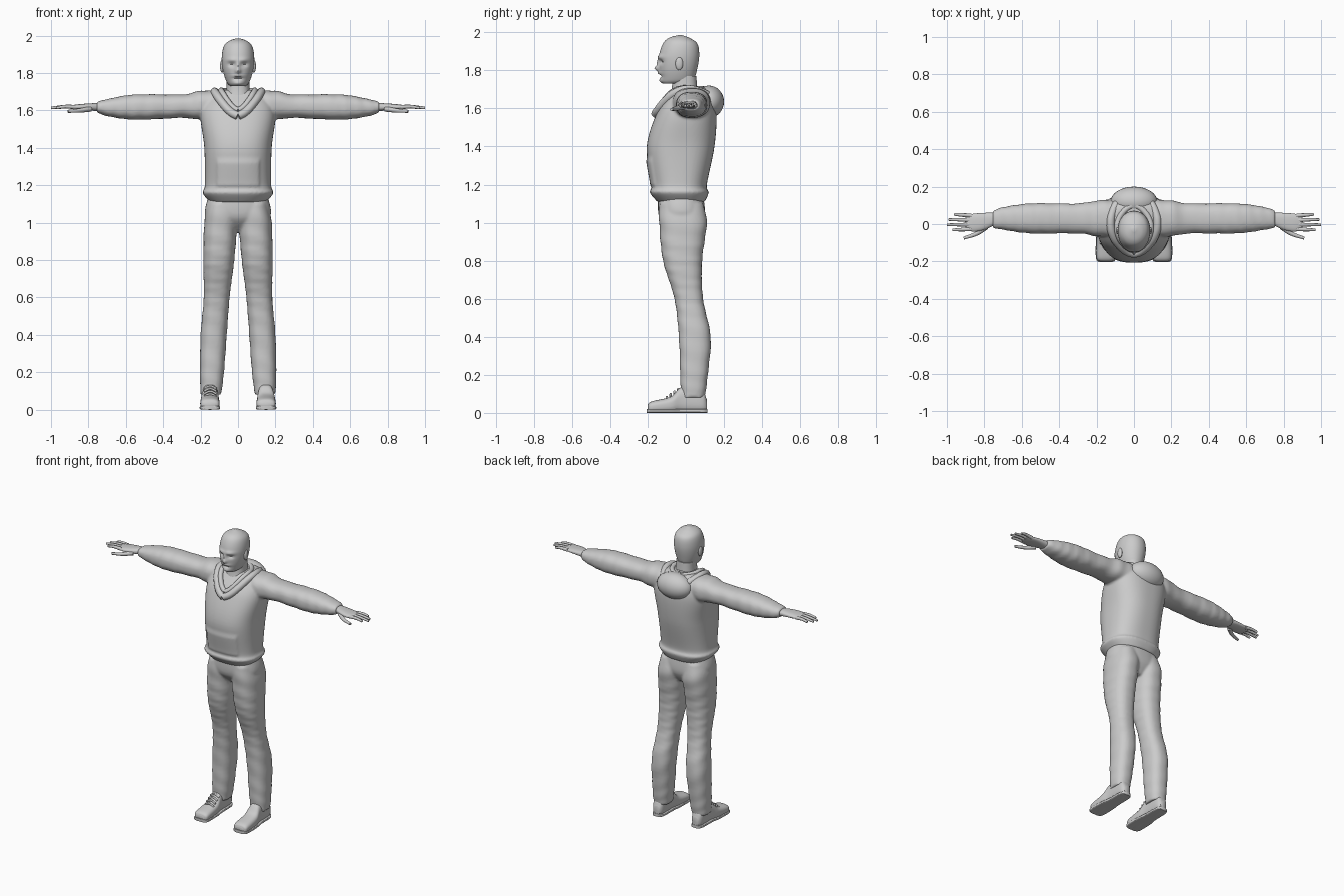
import bpy, bmesh
from math import sin, cos, pi, exp, copysign
from mathutils import Vector

if "Cube" in bpy.data.objects:
    bpy.data.objects.remove(bpy.data.objects["Cube"])

grey = bpy.data.materials.new("plain grey")
grey.use_nodes = True
tone = (0.6, 0.6, 0.6, 1)
grey.diffuse_color = tone
grey.node_tree.nodes["Principled BSDF"].inputs["Base Color"].default_value = tone

BOTH = (1, -1)
MIDDLE = (1,)
RIGHT = (-1,)


def smooth_rows(rows, steps=8):
    """Smoothly interpolate section rows."""
    rows = [Vector(row) for row in rows]
    padded = [rows[0], *rows, rows[-1]]
    for before, start, end, after in zip(padded, padded[1:], padded[2:], padded[3:]):
        leave, arrive = (end - before) / 2, (after - start) / 2
        for step in range(steps):
            t = step / steps
            bend = (start - end) * 2 + leave + arrive
            yield start + t * (leave + t * (end * 3 - start * 3 - leave * 2 - arrive + t * bend))
    yield rows[-1]


def rounded(value, power):
    return copysign(abs(value) ** (2 / power), value)


def loft(bm, rows, axis, power=2.4, sides=BOTH, segments=64, fold=0):
    """Skin rows of (position, low a, high a, low b, high b) along an axis."""
    for side in sides:
        rings = []
        for position, low_a, high_a, low_b, high_b in smooth_rows(rows):
            ring = []
            for k in range(segments):
                angle = 2 * pi * k / segments
                crease = sin(75 * position + 2 * sin(angle + side) + 3 * sin(9 * position))
                size = (1 + fold * crease) / 2
                a = (low_a + high_a) / 2 + (high_a - low_a) * size * rounded(cos(angle), power)
                b = (low_b + high_b) / 2 + (high_b - low_b) * size * rounded(sin(angle), power)
                point = [a, b]
                point.insert(axis, position)
                point[0] *= side
                ring.append(bm.verts.new(point))
            rings.append(ring)
        for low, high in zip(rings, rings[1:]):
            for k in range(segments):
                bm.faces.new((low[k - 1], low[k], high[k], high[k - 1]))
        bm.faces.new(rings[0])
        bm.faces.new(rings[-1])


def symmetric(rows):
    """Rows of (height, half width, front, back) for parts on the centre line."""
    return [(z, -width, width, front, back) for z, width, front, back in rows]


def ball(bm, centre, size, sides):
    for side in sides:
        made = bmesh.ops.create_uvsphere(bm, u_segments=32, v_segments=16, radius=1)
        for vert in made["verts"]:
            vert.co = vert.co * Vector(size) + Vector(centre)
            vert.co.x *= side


def sculpt_front(bm, x, z, width, height, push):
    """Push a soft bump forward, alike on both sides."""
    for vert in bm.verts:
        if vert.co.y < -0.06:
            across = (abs(vert.co.x) - x) / width
            up = (vert.co.z - z) / height
            vert.co.y -= push * exp(-across * across - up * up)


def shade(obj):
    bpy.ops.object.select_all(action="DESELECT")
    obj.select_set(True)
    bpy.context.view_layer.objects.active = obj
    if obj.type == "CURVE":
        bpy.ops.object.convert(target="MESH")
    bpy.ops.object.shade_smooth_by_angle(angle=1)


def add_object(name, data):
    data.materials.append(grey)
    obj = bpy.data.objects.new(name, data)
    bpy.context.collection.objects.link(obj)
    return obj


def finish(bm, name, blend=False):
    """Turn the built parts into one object, optionally blended into one skin."""
    bmesh.ops.recalc_face_normals(bm, faces=bm.faces)
    mesh = bpy.data.meshes.new(name)
    bm.to_mesh(mesh)
    bm.free()
    obj = add_object(name, mesh)
    if blend:
        remesh = obj.modifiers.new("blend", "REMESH")
        remesh.mode = "VOXEL"
        remesh.voxel_size = 0.008
        remesh.use_smooth_shade = True
        soften = obj.modifiers.new("soften", "SMOOTH")
        soften.iterations = 3
    shade(obj)


def tubes(name, paths, radius, sides=BOTH, taper=0):
    """Round tubes through lists of points."""
    curve = bpy.data.curves.new(name, "CURVE")
    curve.dimensions = "3D"
    curve.bevel_depth = radius
    curve.use_fill_caps = True
    curve.resolution_u = 6
    for side in sides:
        for path in paths:
            spline = curve.splines.new("BEZIER")
            spline.bezier_points.add(len(path) - 1)
            for k, (x, y, z) in enumerate(path):
                knot = spline.bezier_points[k]
                knot.co = (x * side, y, z)
                knot.radius = 1 - taper * k / len(path)
                knot.handle_left_type = knot.handle_right_type = "AUTO"
    shade(add_object(name, curve))


def hoop(name, width, front, back, heights, radius):
    """A roll around the neck, with its height at the front, side and back."""
    at_front, at_side, at_back = heights
    path = []
    for k in range(9):
        turn = cos(pi * k / 8)
        end = at_front if turn > 0 else at_back
        path.append((width * abs(sin(pi * k / 8)) ** 1.3,
                     (front + back) / 2 + (front - back) / 2 * turn,
                     at_side + (end - at_side) * turn * turn))
    tubes(name, [path], radius)


# Head with sculpted face
bm = bmesh.new()
loft(bm, symmetric([(1.73, .04, -.12, 0), (1.75, .06, -.13, .04), (1.81, .08, -.14, .06),
                    (1.88, .087, -.14, .07), (1.94, .077, -.12, .06), (1.97, .05, -.09, .02),
                    (1.985, .01, -.04, -.02)]), 2, 2.1, MIDDLE, 96)
nose, bridge = (0, 1.81, .014, .014, .024), (0, 1.84, .01, .02, .01)
brow, socket = (.03, 1.87, .03, .01, .01), (.034, 1.845, .018, .01, -.014)
moustache, mouth, chin = (0, 1.785, .03, .007, .01), (0, 1.77, .025, .005, -.01), (0, 1.745, .03, .012, .01)
for feature in (nose, bridge, brow, socket, moustache, mouth, chin):
    sculpt_front(bm, *feature)
finish(bm, "head")

bm = bmesh.new()
ball(bm, (.085, -.035, 1.835), (.011, .02, .034), BOTH)
finish(bm, "ears")

bm = bmesh.new()
loft(bm, symmetric([(1.6, .08, -.1, .07), (1.7, .063, -.075, .06), (1.77, .06, -.07, .055)]), 2, sides=MIDDLE)
finish(bm, "neck")

# Hooded top: torso and sleeves blended together, with a raised front pocket
bm = bmesh.new()
loft(bm, symmetric([(1.11, .15, -.15, .1), (1.16, .19, -.19, .12), (1.2, .177, -.18, .11),
                    (1.4, .18, -.205, .15), (1.58, .2, -.15, .16), (1.68, .16, -.08, .13),
                    (1.71, .1, -.05, .1)]), 2, 2.5, MIDDLE, 96)
for vert in bm.verts:
    if abs(vert.co.x) < .115 and 1.19 < vert.co.z < 1.33 and vert.co.y < 0:
        vert.co.y -= .008
loft(bm, [(.1, -.07, .13, 1.545, 1.705), (.2, -.065, .125, 1.55, 1.705), (.3, -.05, .11, 1.56, 1.685),
          (.55, -.05, .11, 1.55, 1.685), (.7, -.03, .09, 1.57, 1.66), (.755, -.02, .07, 1.59, 1.645)],
     0, fold=.02)
finish(bm, "hooded_top", blend=True)

# Hood lying on the back, with its rolled rims
bm = bmesh.new()
ball(bm, (0, .12, 1.635), (.125, .08, .085), MIDDLE)
finish(bm, "hood_pouch")
hoop("hood_rim", .125, -.16, .17, (1.57, 1.7, 1.63), .022)
hoop("inner_collar", .09, -.14, .1, (1.6, 1.705, 1.7), .016)
hoop("shirt_neckline", .07, -.1, .065, (1.645, 1.69, 1.71), .007)

# Trousers: hips and legs blended together
bm = bmesh.new()
loft(bm, symmetric([(.95, .03, -.07, .06), (1.03, .17, -.14, .1), (1.15, .155, -.145, .09)]), 2, sides=MIDDLE)
loft(bm, [(1.1, .01, .16, -.14, .09), (1, .005, .18, -.14, .11), (.8, .02, .185, -.12, .085),
          (.6, .045, .183, -.06, .09), (.4, .06, .2, -.037, .13), (.2, .075, .204, -.03, .115),
          (.08, .09, .2, -.025, .1)], 2, fold=.015)
finish(bm, "trousers", blend=True)

# Shoes, with flat soles following the same outline, and laces
outline = [(-.2, .12, .18, .01, .04), (-.18, .1, .2, 0, .06), (-.08, .1, .2, 0, .085),
           (-.02, .107, .19, 0, .135), (.08, .11, .186, 0, .12), (.11, .125, .17, .01, .07)]
bm = bmesh.new()
loft(bm, outline, 1, 2.6)
finish(bm, "shoes")
bm = bmesh.new()
loft(bm, [(y * 1.02, inner - .003, outer + .003, 0, .02) for y, inner, outer, low, high in outline], 1, 5)
finish(bm, "soles")
laces = []
for k in range(4):
    y, z = -.1 + k * .02, .08 + k * .014
    laces.append([(.115, y, z - .01), (.148, y, z + .004), (.182, y, z - .01)])
tubes("right_laces", laces, .006, RIGHT)

# Hands
bm = bmesh.new()
loft(bm, [(.735, 0, .06, 1.595, 1.64), (.8, -.03, .06, 1.6, 1.637), (.86, -.04, .055, 1.603, 1.632),
          (.9, -.025, .045, 1.61, 1.625)], 0)
finish(bm, "palms")
fingers = []
for k, tip in enumerate((.97, 1, .99, .96)):
    y = .024 * k - .027
    fingers.append([(.87, y, 1.618), (.93, y * 1.1, 1.62), (tip, y * 1.15, 1.613)])
tubes("fingers", fingers, .0115, taper=.6)
tubes("thumbs", [[(.79, -.015, 1.608), (.84, -.05, 1.6), (.91, -.075, 1.595)]], .015, taper=.7)
